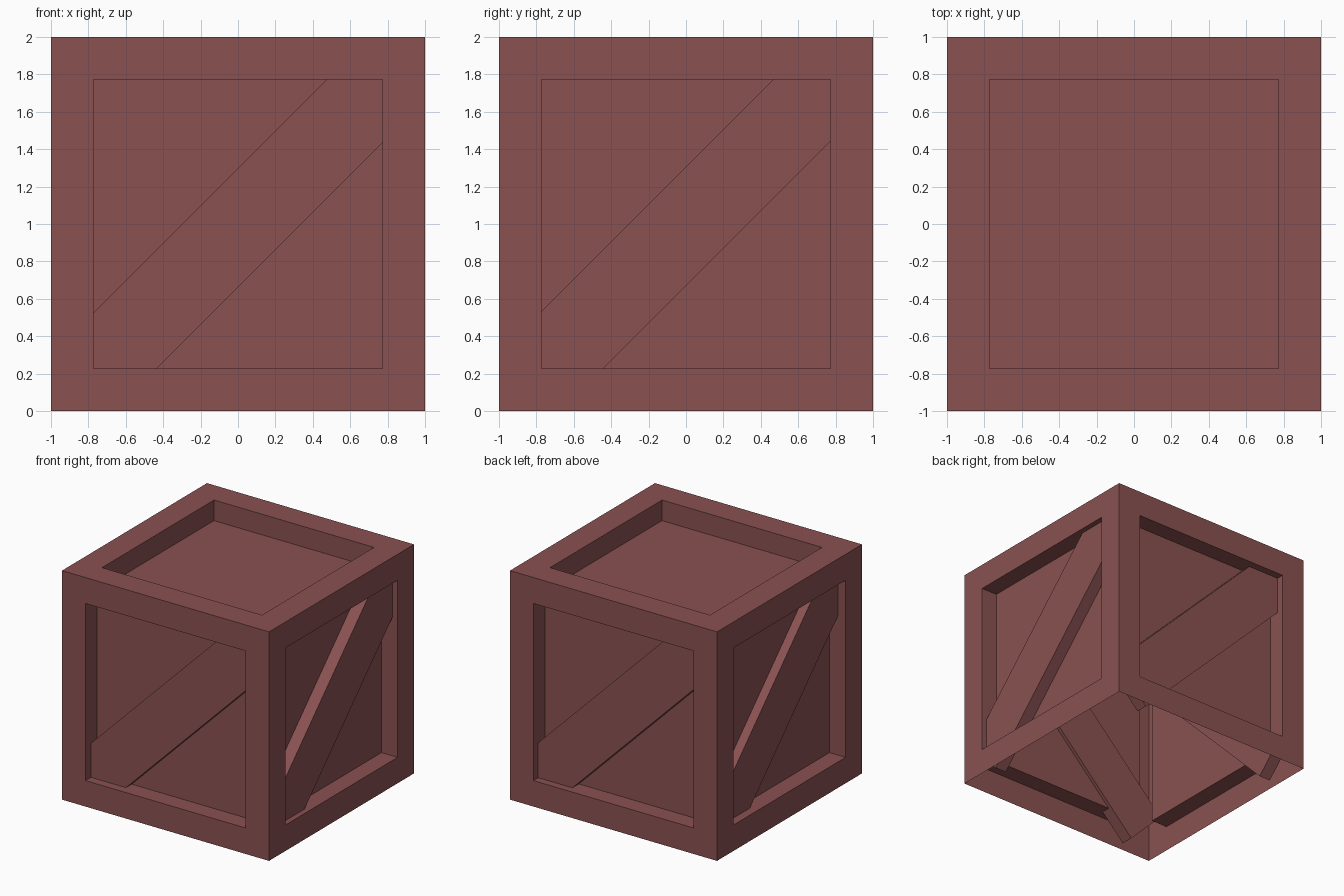
import bpy, bmesh, math
from mathutils import Matrix

if "Cube" in bpy.data.objects:
    bpy.data.objects.remove(bpy.data.objects["Cube"])

wood = bpy.data.materials.new("reddish brown wood")
wood.diffuse_color = (0.255, 0.083, 0.083, 1)
wood.use_nodes = True
wood.node_tree.nodes["Principled BSDF"].inputs["Base Color"].default_value = wood.diffuse_color


def add_object(name, bm):
    mesh = bpy.data.meshes.new(name)
    bm.to_mesh(mesh)
    bm.free()
    mesh.materials.append(wood)
    obj = bpy.data.objects.new(name, mesh)
    bpy.context.collection.objects.link(obj)
    return obj


# Crate shell: thin-walled box, open underneath, with recessed panels
bm = bmesh.new()
bmesh.ops.create_cube(bm, size=2, matrix=Matrix.Translation((0, 0, 1)))
bm.normal_update()
bottom = [f for f in bm.faces if f.normal.z < -0.5]
bmesh.ops.delete(bm, geom=bottom, context='FACES')
panels = [(f, f.normal.copy()) for f in bm.faces]
for face, normal in panels:
    bmesh.ops.inset_individual(bm, faces=[face], thickness=0.227, use_even_offset=True)
    bmesh.ops.inset_individual(bm, faces=[face], thickness=0.0)
    depth = 0.18 if normal.z > 0.5 else 0.155
    for v in face.verts:
        v.co -= normal * depth
bm.normal_update()
add_object("crate_shell", bm)


# Diagonal braces: one 45 degree board in each side recess
def brace(name, turn, depth, mid_z):
    thick = 0.11
    bm = bmesh.new()
    place = (Matrix.Rotation(math.radians(turn), 4, 'Z')
             @ Matrix.Translation((0, -1 + depth + thick / 2, mid_z))
             @ Matrix.Rotation(math.radians(-45), 4, 'Y')
             @ Matrix.Diagonal((2.3, thick, 0.45, 1)))
    bmesh.ops.create_cube(bm, size=1, matrix=place)
    add_object(name, bm)


brace("front_brace", 0, 0.075, 0.98)
brace("right_brace", 90, 0.047, 0.988)
brace("back_brace", 180, 0.065, 0.988)
brace("left_brace", 270, 0.075, 0.985)
